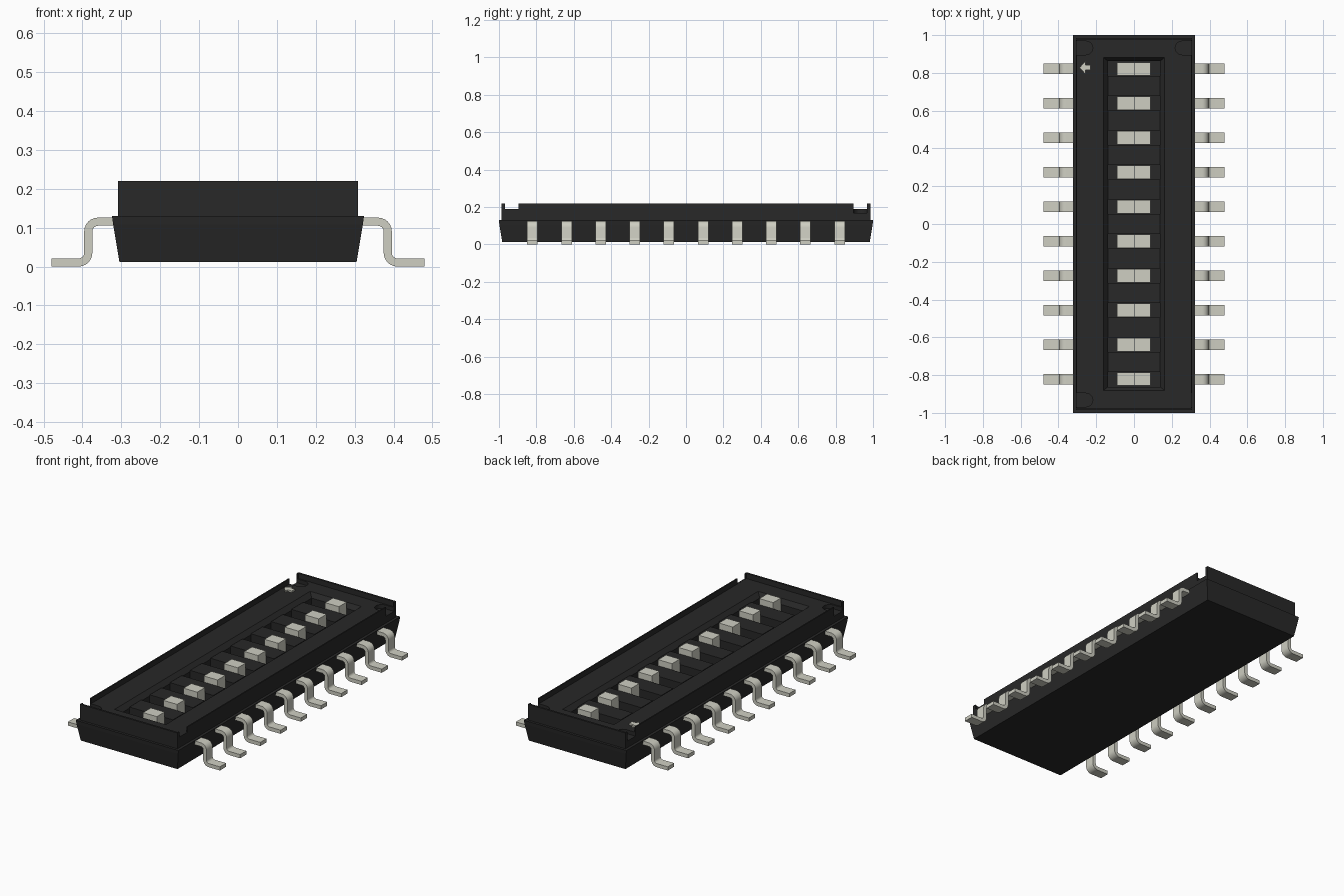
import bpy, bmesh, math

cube = bpy.data.objects.get("Cube")
if cube:
    bpy.data.objects.remove(cube, do_unlink=True)


def material(name, rgb):
    m = bpy.data.materials.new(name)
    m.use_nodes = True
    m.diffuse_color = (*rgb, 1)
    bsdf = m.node_tree.nodes["Principled BSDF"]
    bsdf.inputs["Base Color"].default_value = (*rgb, 1)
    bsdf.inputs["Roughness"].default_value = 0.6
    return m


BLACK = material("black plastic", (0.021, 0.021, 0.021))
METAL = material("pale metal", (0.62, 0.62, 0.54))
PITCH = 0.1825
ROWS = [(i - 4.5) * PITCH for i in range(10)]


def finish(name, bm, mat):
    bmesh.ops.recalc_face_normals(bm, faces=bm.faces)
    me = bpy.data.meshes.new(name)
    bm.to_mesh(me)
    bm.free()
    ob = bpy.data.objects.new(name, me)
    bpy.context.collection.objects.link(ob)
    me.materials.append(mat)
    return ob


def loft(name, sections, mat):
    """Stack of centred rectangles (half x, half y, z), closed at both ends."""
    bm = bmesh.new()
    rings = [[bm.verts.new((sx * hx, sy * hy, z))
              for sx, sy in ((-1, -1), (1, -1), (1, 1), (-1, 1))]
             for hx, hy, z in sections]
    for a, b in zip(rings, rings[1:]):
        for i in range(4):
            j = (i + 1) % 4
            bm.faces.new((a[i], a[j], b[j], b[i]))
    bm.faces.new(rings[0])
    bm.faces.new(rings[-1])
    return finish(name, bm, mat)


def prism(bm, points, axis, lo, hi):
    """Extrude a 2D outline along y (points are x, z) or z (points are x, y)."""
    def place(p, d):
        return (p[0], d, p[1]) if axis == "y" else (p[0], p[1], d)
    a = [bm.verts.new(place(p, lo)) for p in points]
    b = [bm.verts.new(place(p, hi)) for p in points]
    n = len(points)
    bm.faces.new(a)
    bm.faces.new(b[::-1])
    for i in range(n):
        bm.faces.new((a[i], a[(i + 1) % n], b[(i + 1) % n], b[i]))


def box_outline(x0, x1, y0, y1):
    return [(x0, y0), (x1, y0), (x1, y1), (x0, y1)]


# Housing: tapered base, stepped upper case, thin rim, sunken top and window
housing = loft("housing", [
    (0.305, 0.982, 0.012), (0.321, 0.998, 0.108), (0.324, 1.0, 0.13),
    (0.308, 0.986, 0.13), (0.308, 0.986, 0.22), (0.301, 0.975, 0.22),
    (0.301, 0.975, 0.19), (0.162, 0.882, 0.19), (0.138, 0.862, 0.165),
    (0.138, 0.862, 0.10)], BLACK)

# Corner notches: three run into rounded recesses, one only cuts the rim
bm = bmesh.new()
R, YC = 0.036, 0.932
for sx, sy in ((-1, 1), (1, 1), (-1, -1)):
    arc = [(sx * (0.254 - R * math.cos(a)), sy * YC + R * math.sin(a))
           for a in (math.pi * (k / 10 - 0.5) for k in range(11))]
    outline = [(sx * 0.34, sy * YC - R)] + arc + [(sx * 0.34, sy * YC + R)]
    prism(bm, outline, "z", 0.168, 0.26)
prism(bm, box_outline(0.29, 0.34, -YC - R, -YC + R), "z", 0.1905, 0.26)
cutter = finish("notch_cutter", bm, BLACK)
cutter.hide_render = True
cutter.hide_set(True)
mod = housing.modifiers.new("notches", "BOOLEAN")
mod.operation = "DIFFERENCE"
mod.solver = "EXACT"
mod.object = cutter
bpy.context.view_layer.objects.active = housing
housing.select_set(True)
bpy.ops.object.modifier_apply(modifier=mod.name)
bpy.data.objects.remove(cutter, do_unlink=True)

# Dividers between the sliders
bm = bmesh.new()
for a, b in zip(ROWS, ROWS[1:]):
    mid = (a + b) / 2
    prism(bm, box_outline(-0.137, 0.137, 0.095, 0.172), "y", mid - 0.053, mid + 0.053)
finish("dividers", bm, BLACK)

# Sliders: low contact on one half, raised knob on the other
bm = bmesh.new()
for y in ROWS:
    prism(bm, [(-0.09, 0.095), (0.087, 0.095), (0.087, 0.205),
               (0.0, 0.205), (0.0, 0.122), (-0.09, 0.122)],
          "y", y - 0.035, y + 0.035)
finish("sliders", bm, METAL)


# Gull-wing pins: constant-thickness strip along a bent centre line
def pin_outline():
    t, r = 0.0105, 0.025
    upper, lower = [(0.30, 0.1155 + t)], [(0.30, 0.1155 - t)]
    for k in range(7):
        a = math.pi / 2 * (1 - k / 6)
        for edge, rad in ((upper, r + t), (lower, r - t)):
            edge.append((0.36 + rad * math.cos(a), 0.0905 + rad * math.sin(a)))
    for k in range(7):
        a = math.pi + math.pi / 2 * k / 6
        for edge, rad in ((upper, r - t), (lower, r + t)):
            edge.append((0.41 + rad * math.cos(a), 0.0355 + rad * math.sin(a)))
    upper.append((0.48, 0.0105 + t))
    lower.append((0.48, 0.0))
    return upper + lower[::-1]


bm = bmesh.new()
for side in (-1, 1):
    outline = [(side * x, z) for x, z in pin_outline()]
    for y in ROWS:
        prism(bm, outline, "y", y - 0.028, y + 0.028)
pins = finish("pins", bm, METAL)
bpy.ops.object.select_all(action="DESELECT")
pins.select_set(True)
bpy.context.view_layer.objects.active = pins
bpy.ops.object.shade_smooth_by_angle(angle=math.radians(30))

# Arrow marker beside the first slider
bm = bmesh.new()
prism(bm, [(-0.288, 0.828), (-0.258, 0.794), (-0.258, 0.814), (-0.23, 0.814),
           (-0.23, 0.842), (-0.258, 0.842), (-0.258, 0.862)], "z", 0.19, 0.1995)
finish("arrow_marker", bm, METAL)
